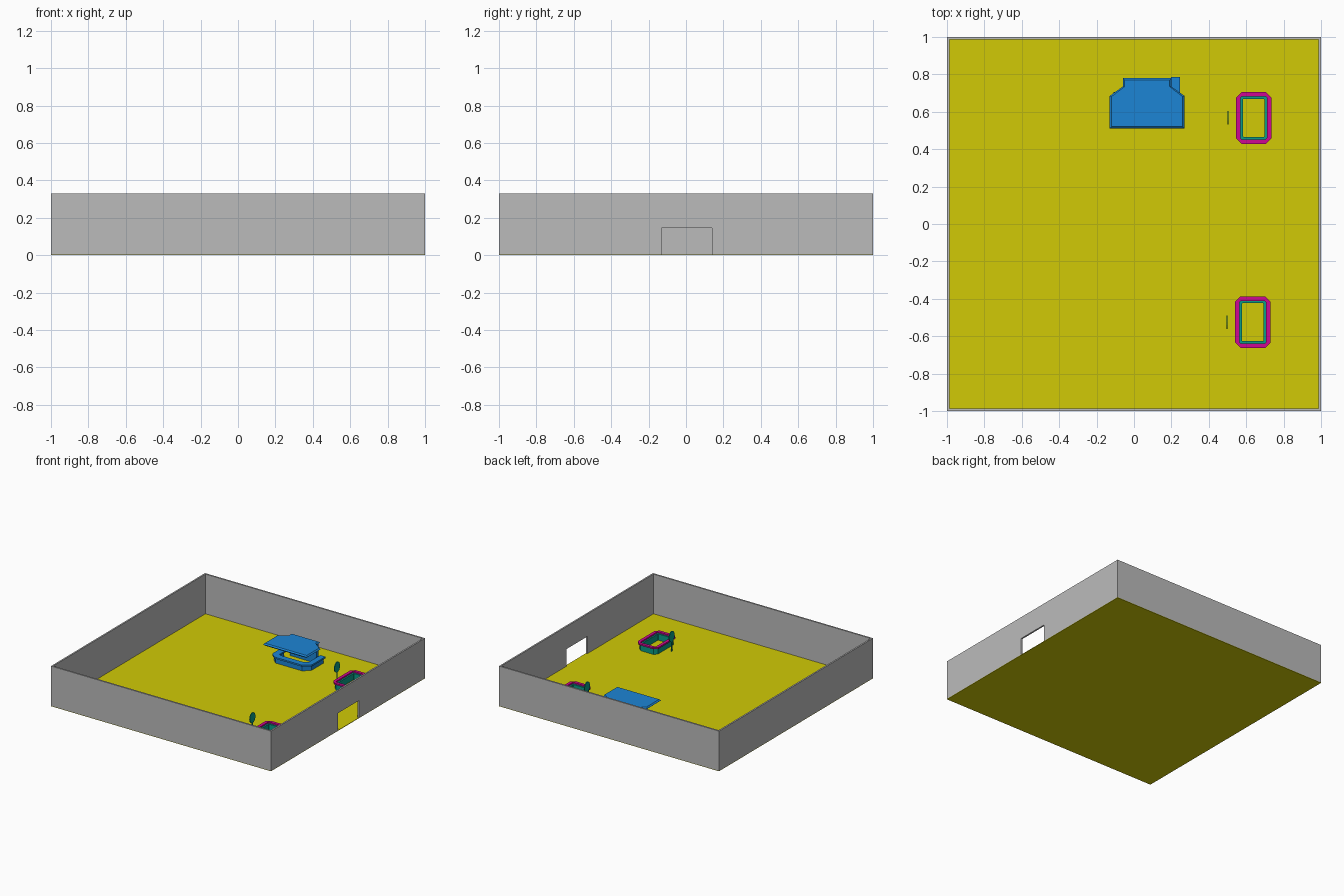
import bpy, bmesh, math
from mathutils import Matrix

if "Cube" in bpy.data.objects:
    bpy.data.objects.remove(bpy.data.objects["Cube"])


def material(name, rgb):
    m = bpy.data.materials.new(name)
    m.diffuse_color = (*[(c / 255) ** 2.2 for c in rgb], 1)
    m.use_nodes = True
    m.node_tree.nodes["Principled BSDF"].inputs["Base Color"].default_value = m.diffuse_color
    return m


GREY = material("wall grey", (186, 186, 186))
YELLOW = material("floor yellow", (208, 201, 14))
BLUE = material("kiosk blue", (34, 132, 212))
TEAL = material("counter teal", (18, 155, 132))
PINK = material("counter magenta", (205, 16, 145))


def finish(name, bm, mat):
    bmesh.ops.recalc_face_normals(bm, faces=bm.faces)
    me = bpy.data.meshes.new(name)
    bm.to_mesh(me)
    bm.free()
    me.materials.append(mat)
    ob = bpy.data.objects.new(name, me)
    bpy.context.collection.objects.link(ob)
    return ob


def bridge(bm, a, b):
    for i in range(len(a)):
        j = (i + 1) % len(a)
        bm.faces.new((a[i], a[j], b[j], b[i]))


def loft(name, layers, mat, matrix=None):
    """Capped stack of outlines: [(points, z), ...]."""
    bm = bmesh.new()
    loops = [[bm.verts.new((x, y, z)) for x, y in pts] for pts, z in layers]
    for a, b in zip(loops, loops[1:]):
        bridge(bm, a, b)
    bm.faces.new(loops[0])
    bm.faces.new(loops[-1])
    if matrix:
        bm.transform(matrix)
    return finish(name, bm, mat)


def prism(name, pts, z0, z1, mat, matrix=None):
    return loft(name, [(pts, z0), (pts, z1)], mat, matrix)


def rect(x0, x1, y0, y1):
    return [(x0, y0), (x1, y0), (x1, y1), (x0, y1)]


def octagon(cx, cy, w, d, c):
    """Rectangle with cut corners."""
    w, d = w / 2, d / 2
    pts = [(w, -d + c), (w, d - c), (w - c, d), (-w + c, d),
           (-w, d - c), (-w, -d + c), (-w + c, -d), (w - c, -d)]
    return [(cx + x, cy + y) for x, y in pts]


def ring(name, outer, inner, z0, z1, mat):
    bm = bmesh.new()
    o0, o1, i0, i1 = [[bm.verts.new((x, y, z)) for x, y in p]
                      for p, z in ((outer, z0), (outer, z1), (inner, z0), (inner, z1))]
    for a, b in ((o0, o1), (o1, i1), (i1, i0), (i0, o0)):
        bridge(bm, a, b)
    return finish(name, bm, mat)


# local x -> y, local y -> z, local z -> x (profiles standing in the YZ plane)
UPRIGHT = Matrix(((0, 0, 1, 0), (1, 0, 0, 0), (0, 1, 0, 0), (0, 0, 0, 1)))

# Floor and walls; the right wall has a doorway
H, T, F = 0.33, 0.013, 0.004
prism("floor", rect(-1, 1, -1, 1), 0, F, YELLOW)
prism("front_wall", rect(-1, 1, -1, -1 + T), F, H, GREY)
prism("back_wall", rect(-1, 1, 1 - T, 1), F, H, GREY)
prism("left_wall", rect(-1, -1 + T, -1 + T, 1 - T), F, H, GREY)
e = 1 - T
door = [(-e, F), (-0.13, F), (-0.13, 0.145), (0.14, 0.145), (0.14, F), (e, F), (e, H), (-e, H)]
prism("right_wall", door, 1 - T, 1, GREY, UPRIGHT)

# Kiosk canopy with a thin bevelled rim
def canopy(i):
    half = [(0.20 - i, 0.51 + i), (0.20 - i, 0.685 - i * 0.4),
            (0.13 - i, 0.735), (0.13 - i, 0.78 - i)]
    return [(0.07 + x, y) for x, y in half] + [(0.07 - x, y) for x, y in reversed(half)]

loft("kiosk_canopy", [(canopy(0.015), 0.15), (canopy(0), 0.163), (canopy(0.01), 0.173)], BLUE)

# Kiosk back panel and wraparound counter
prism("kiosk_back_panel", rect(-0.05, 0.19, 0.745, 0.775), F, 0.151, BLUE)
body = [(-0.10, 0.70), (-0.10, 0.61), (-0.06, 0.575), (0.18, 0.575), (0.232, 0.62), (0.232, 0.78),
        (0.205, 0.78), (0.205, 0.635), (0.17, 0.605), (-0.05, 0.605), (-0.07, 0.62), (-0.07, 0.70)]
top = [(-0.11, 0.705), (-0.11, 0.603), (-0.065, 0.563), (0.185, 0.563), (0.245, 0.612), (0.245, 0.785),
       (0.198, 0.785), (0.198, 0.64), (0.165, 0.613), (-0.045, 0.613), (-0.06, 0.625), (-0.06, 0.705)]
prism("kiosk_counter_body", body, F, 0.045, BLUE)
prism("kiosk_counter_top", top, 0.045, 0.058, BLUE)

# Two ring counters, each with an oval sign beside it
for tag, cx, cy in (("back", 0.64, 0.567), ("front", 0.635, -0.525)):
    ring(tag + "_ring_body", octagon(cx, cy, 0.166, 0.252, 0.025),
         octagon(cx, cy, 0.115, 0.203, 0.003), F, 0.055, TEAL)
    ring(tag + "_ring_top", octagon(cx, cy, 0.19, 0.277, 0.03),
         octagon(cx, cy, 0.14, 0.228, 0.006), 0.054, 0.066, PINK)
    sx = cx - 0.137
    oval = [(cy + 0.036 * math.cos(a), 0.125 + 0.043 * math.sin(a))
            for a in (math.tau * k / 16 for k in range(16))]
    prism(tag + "_sign_plate", oval, sx - 0.003, sx + 0.003, TEAL, UPRIGHT)
    prism(tag + "_sign_post", rect(sx - 0.003, sx + 0.003, cy - 0.005, cy + 0.005), F, 0.09, TEAL)
